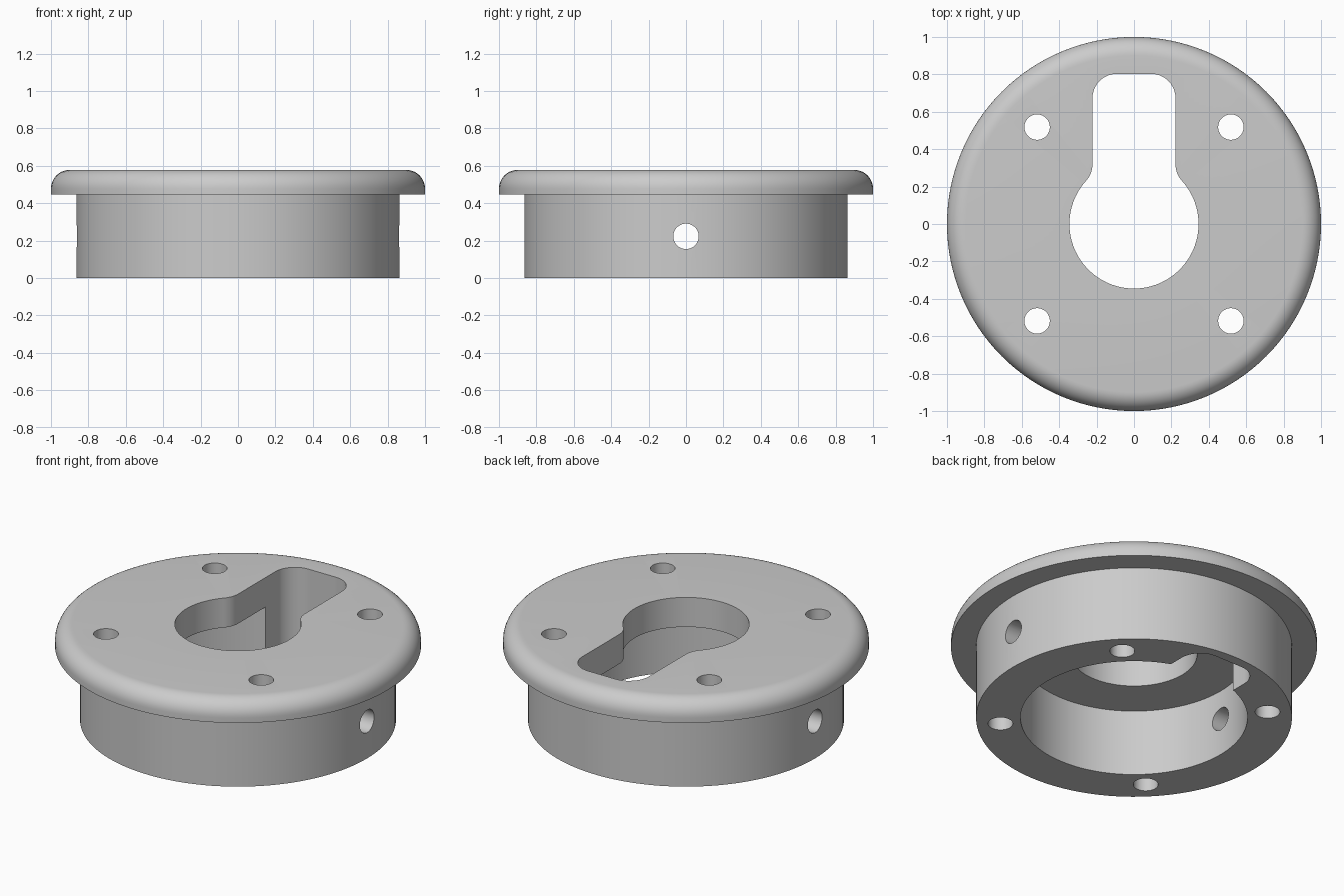
import bpy, bmesh, math
from math import sin, cos, pi, atan2

if "Cube" in bpy.data.objects:
    bpy.data.objects.remove(bpy.data.objects["Cube"])

SEG = 128


def new_object(name, bm):
    bmesh.ops.recalc_face_normals(bm, faces=bm.faces)
    mesh = bpy.data.meshes.new(name)
    bm.to_mesh(mesh)
    bm.free()
    obj = bpy.data.objects.new(name, mesh)
    bpy.context.collection.objects.link(obj)
    return obj


def lathe(name, profile):
    """Revolve a closed (radius, z) profile about z."""
    bm = bmesh.new()
    rings = [[bm.verts.new((r * cos(2 * pi * i / SEG), r * sin(2 * pi * i / SEG), z))
              for i in range(SEG)] for r, z in profile]
    for a, b in zip(rings, rings[1:] + rings[:1]):
        for i in range(SEG):
            j = (i + 1) % SEG
            bm.faces.new((a[i], a[j], b[j], b[i]))
    return new_object(name, bm)


def prism(name, outline, z0, z1):
    """Extrude an (x, y) outline from z0 to z1."""
    bm = bmesh.new()
    face = bm.faces.new([bm.verts.new((x, y, z0)) for x, y in outline])
    top = bmesh.ops.extrude_face_region(bm, geom=[face])
    verts = [v for v in top["geom"] if isinstance(v, bmesh.types.BMVert)]
    bmesh.ops.translate(bm, verts=verts, vec=(0, 0, z1 - z0))
    return new_object(name, bm)


def arc(cx, cy, r, a0, a1, n):
    return [(cx + r * cos(a0 + (a1 - a0) * i / n),
             cy + r * sin(a0 + (a1 - a0) * i / n)) for i in range(n + 1)]


# flanged ring with a stepped bore and a rounded top rim
R, BODY, BORE, HOLE = 1.0, 0.863, 0.62, 0.345
TOP, LIP, CEILING, ROUND = 0.578, 0.448, 0.40, 0.10
rim = arc(R - ROUND, TOP - ROUND, ROUND, 0, pi / 2, 10)
flange = lathe("flanged_collar", [(HOLE, CEILING), (BORE, CEILING), (BORE, 0), (BODY, 0),
                                  (BODY, LIP), (R, LIP)] + rim + [(HOLE, TOP)])

# keyhole slot: rounded end, blended into the central opening
W, END, F = 0.222, 0.803, 0.13
fx = W + F
fy = math.sqrt((HOLE + F) ** 2 - fx ** 2)
blend = atan2(fy, fx)
right = arc(fx, fy, F, blend + pi, pi, 8) + arc(W - F, END - F, F, 0, pi / 2, 10)
right = [(0, 0.1), (HOLE * cos(blend) * 0.8, HOLE * sin(blend) * 0.8)] + right
left = [(-x, y) for x, y in reversed(right[1:])]
cutters = [prism("slot_cutter", right + left, -0.2, 0.8)]

# four vertical screw holes
for sx in (-1, 1):
    for sy in (-1, 1):
        cutters.append(prism("screw_hole_cutter",
                             arc(sx * 0.518, sy * 0.518, 0.068, 0, 2 * pi * 47 / 48, 47), -0.2, 0.8))

# cross hole through both side walls
cross = prism("cross_hole_cutter", arc(0, 0, 0.068, 0, 2 * pi * 47 / 48, 47), -1.2, 1.2)
cross.rotation_euler = (0, pi / 2, 0)
cross.location = (0, 0, 0.223)
cutters.append(cross)

bpy.context.view_layer.objects.active = flange
flange.select_set(True)
for c in cutters:
    c.hide_render = True
    mod = flange.modifiers.new("cut", "BOOLEAN")
    mod.operation, mod.solver, mod.object = "DIFFERENCE", "EXACT", c
    bpy.ops.object.modifier_apply(modifier=mod.name)
for c in cutters:
    bpy.data.objects.remove(c)

bpy.ops.object.shade_smooth_by_angle(angle=math.radians(30))

grey = bpy.data.materials.new("plain grey")
grey.diffuse_color = (0.6, 0.6, 0.6, 1)
grey.use_nodes = True
grey.node_tree.nodes["Principled BSDF"].inputs["Base Color"].default_value = grey.diffuse_color
flange.data.materials.clear()
flange.data.materials.append(grey)
